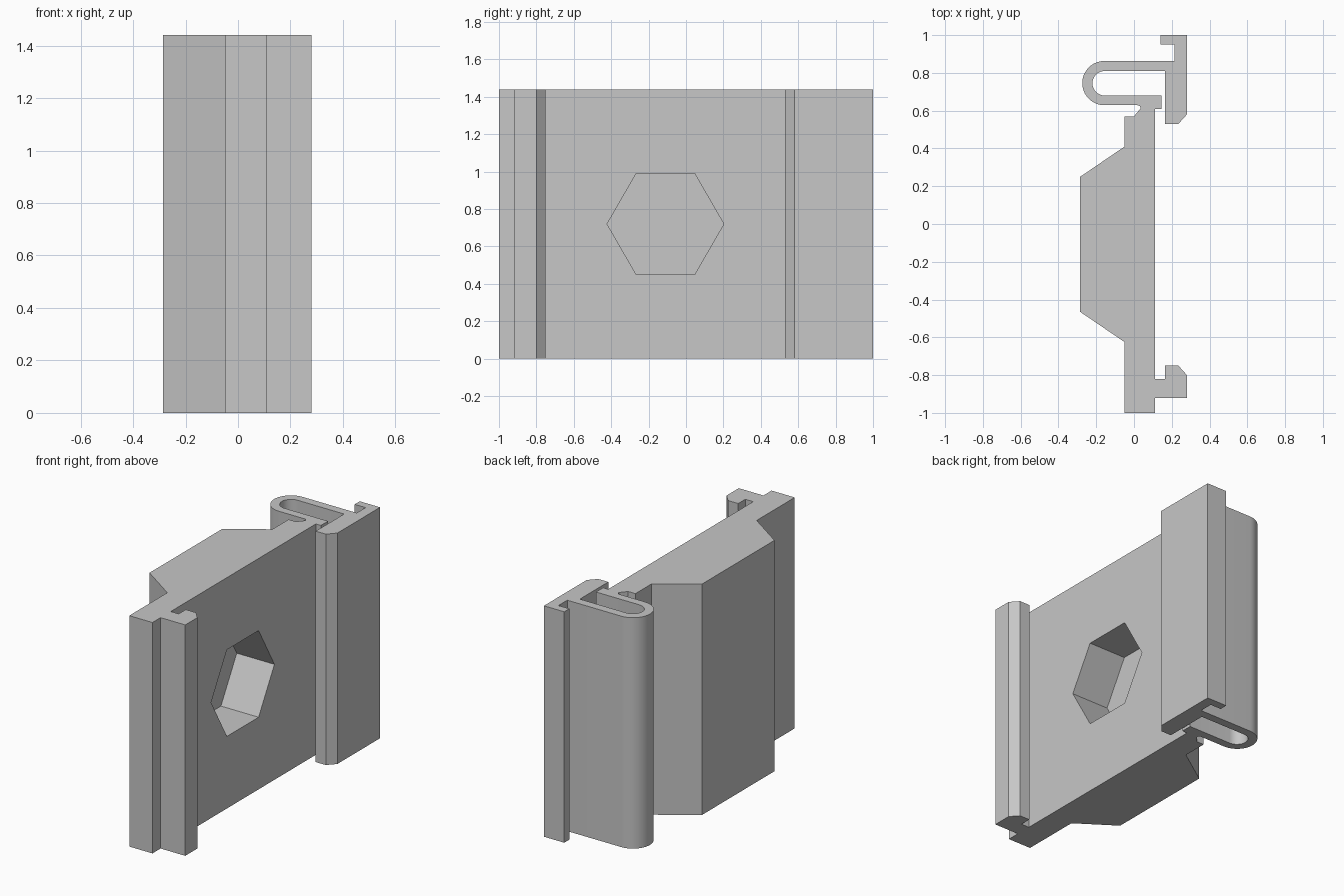
import bpy, bmesh, math
from mathutils import Matrix

if "Cube" in bpy.data.objects:
    bpy.data.objects.remove(bpy.data.objects["Cube"])

H = 1.44                 # height of the extrusion
HOLE_Y, HOLE_Z = -0.11, 0.72

grey = bpy.data.materials.new("light grey")
grey.diffuse_color = (0.57, 0.57, 0.57, 1)
grey.use_nodes = True
grey.node_tree.nodes["Principled BSDF"].inputs["Base Color"].default_value = grey.diffuse_color


def arc(cx, cy, r, a0, a1, n):
    """Points along an arc, angles in degrees."""
    return [(cx + r * math.cos(math.radians(a0 + (a1 - a0) * i / n)),
             cy + r * math.sin(math.radians(a0 + (a1 - a0) * i / n)))
            for i in range(n + 1)]


def add_object(name, bm):
    bmesh.ops.recalc_face_normals(bm, faces=bm.faces)
    mesh = bpy.data.meshes.new(name)
    bm.to_mesh(mesh)
    bm.free()
    mesh.materials.append(grey)
    ob = bpy.data.objects.new(name, mesh)
    bpy.context.collection.objects.link(ob)
    return ob


def extrude_profile(name, points, height):
    bm = bmesh.new()
    face = bm.faces.new([bm.verts.new((x, y, 0)) for x, y in points])
    new = bmesh.ops.extrude_face_region(bm, geom=[face])["geom"]
    bmesh.ops.translate(bm, vec=(0, 0, height),
                        verts=[v for v in new if isinstance(v, bmesh.types.BMVert)])
    return add_object(name, bm)


def cut(target, name, sides, radius, x0, x1):
    """Subtract a prism lying along x."""
    bm = bmesh.new()
    bmesh.ops.create_cone(bm, cap_ends=True, segments=sides, radius1=radius,
                          radius2=radius, depth=x1 - x0)
    # a vertex of the prism ends up pointing along y
    spin = Matrix.Rotation(math.pi / 2, 4, 'Z')
    if sides == 6:
        vert = max(bm.verts, key=lambda v: v.co.y)
        spin = Matrix.Rotation(math.atan2(vert.co.x, vert.co.y), 4, 'Z')
    bm.transform(Matrix.Translation(((x0 + x1) / 2, HOLE_Y, HOLE_Z))
                 @ Matrix.Rotation(math.pi / 2, 4, 'Y') @ spin)
    cutter = add_object(name, bm)
    cutter.hide_render = True
    mod = target.modifiers.new(name, 'BOOLEAN')
    mod.operation, mod.solver, mod.object = 'DIFFERENCE', 'EXACT', cutter
    bpy.context.view_layer.objects.active = target
    bpy.ops.object.modifier_apply(modifier=name)
    bpy.data.objects.remove(cutter)


# plate foot and fixed hook
outline = [(-0.05, -1), (0.11, -1), (0.11, -0.92), (0.28, -0.92), (0.28, -0.80),
           (0.235, -0.75), (0.165, -0.75), (0.165, -0.82), (0.11, -0.82)]
# plate back and start of the spring
outline += [(0.11, 0.61), (0.145, 0.61), (0.145, 0.68)]
# inside of the spring loop
outline += arc(-0.155, 0.745, 0.065, 270, 90, 16)
# spring hook and release lip
outline += [(0.165, 0.81), (0.165, 0.53), (0.235, 0.53), (0.28, 0.58), (0.28, 1),
            (0.14, 1), (0.14, 0.95), (0.215, 0.95), (0.215, 0.863)]
# outside of the spring loop
outline += arc(-0.157, 0.746, 0.117, 90, 270, 20)
# small relief notch and thick middle of the plate
outline += arc(0.018, 0.612, 0.017, 90, 0, 4)
outline += [(0.0, 0.57), (-0.05, 0.57), (-0.05, 0.41), (-0.285, 0.25),
            (-0.285, -0.465), (-0.05, -0.625)]

clip = extrude_profile("rail_clip", outline, H)

# round through hole and hexagonal nut pocket
cut(clip, "bolt_hole", 48, 0.175, -0.5, 0.0)
cut(clip, "nut_pocket", 6, 0.312, -0.15, 0.15)

bpy.ops.object.select_all(action='DESELECT')
clip.select_set(True)
bpy.context.view_layer.objects.active = clip
bpy.ops.object.shade_smooth_by_angle(angle=math.radians(25))
